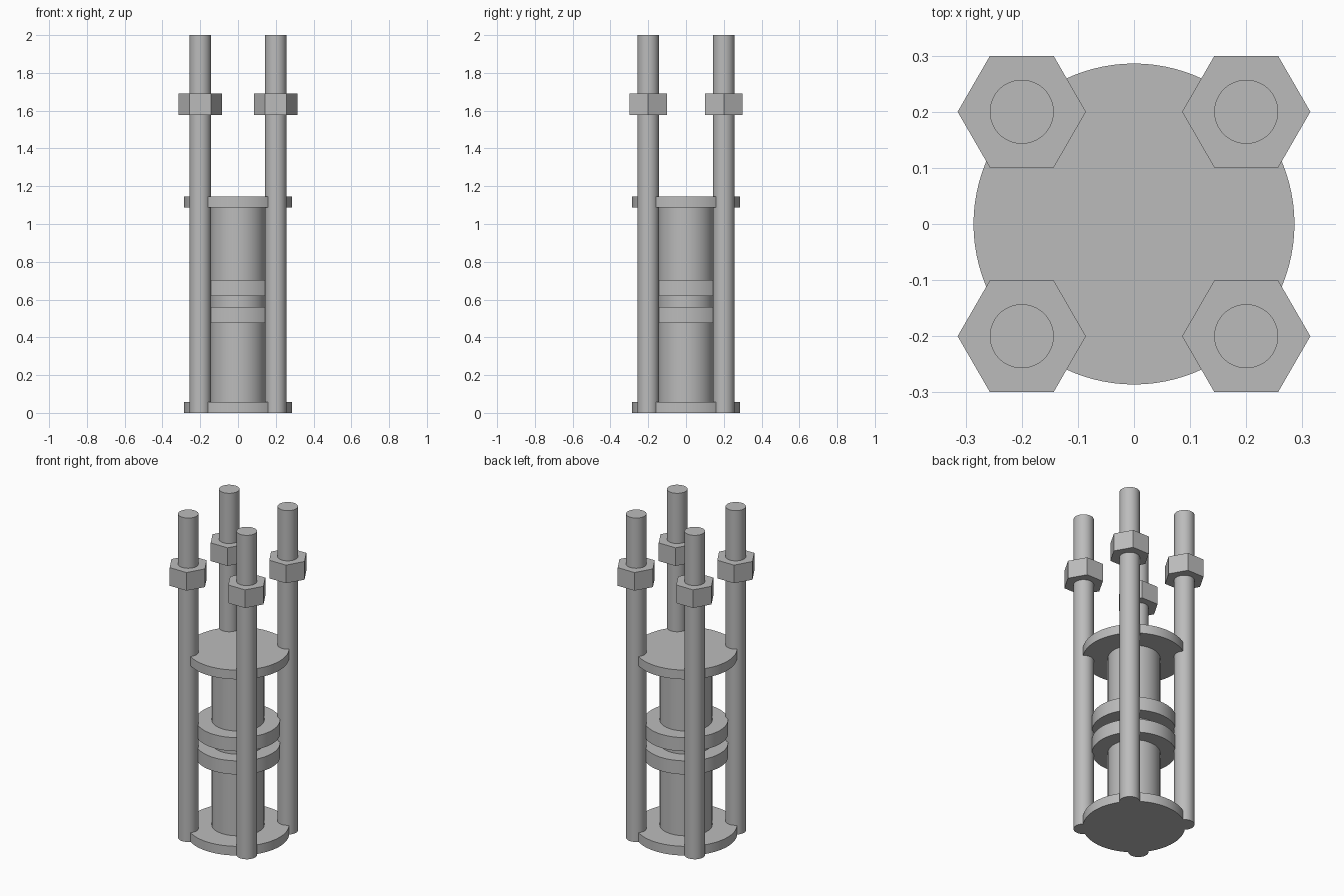
import bpy, math

if "Cube" in bpy.data.objects:
    bpy.data.objects.remove(bpy.data.objects["Cube"])

steel = bpy.data.materials.new("grey_steel")
steel.diffuse_color = (0.5, 0.5, 0.5, 1)
steel.use_nodes = True
steel.node_tree.nodes["Principled BSDF"].inputs["Base Color"].default_value = steel.diffuse_color


def prism(name, x, y, z0, z1, radius, sides=96):
    """Upright cylinder or prism between two heights."""
    bpy.ops.mesh.primitive_cylinder_add(vertices=sides, radius=radius, depth=z1 - z0,
                                        location=(x, y, (z0 + z1) / 2))
    ob = bpy.context.object
    ob.name = name
    ob.data.materials.append(steel)
    if sides > 6:
        bpy.ops.object.shade_smooth_by_angle(angle=math.radians(30))
    return ob


# End plates, central column and the pair of middle flanges
prism("bottom_plate", 0, 0, 0, 0.057, 0.286)
prism("top_plate", 0, 0, 1.088, 1.145, 0.286)
prism("column", 0, 0, 0.03, 1.11, 0.147)
prism("lower_flange", 0, 0, 0.477, 0.561, 0.235)
prism("upper_flange", 0, 0, 0.62, 0.704, 0.235)

# Four tie rods, each with a hexagonal nut whose corners point along x
for x in (-0.2, 0.2):
    for y in (-0.2, 0.2):
        prism("tie_rod", x, y, 0, 2, 0.057, 64)
        nut = prism("hex_nut", x, y, 1.578, 1.69, 0.1143, 6)
        nut.rotation_euler.z = math.radians(30)
